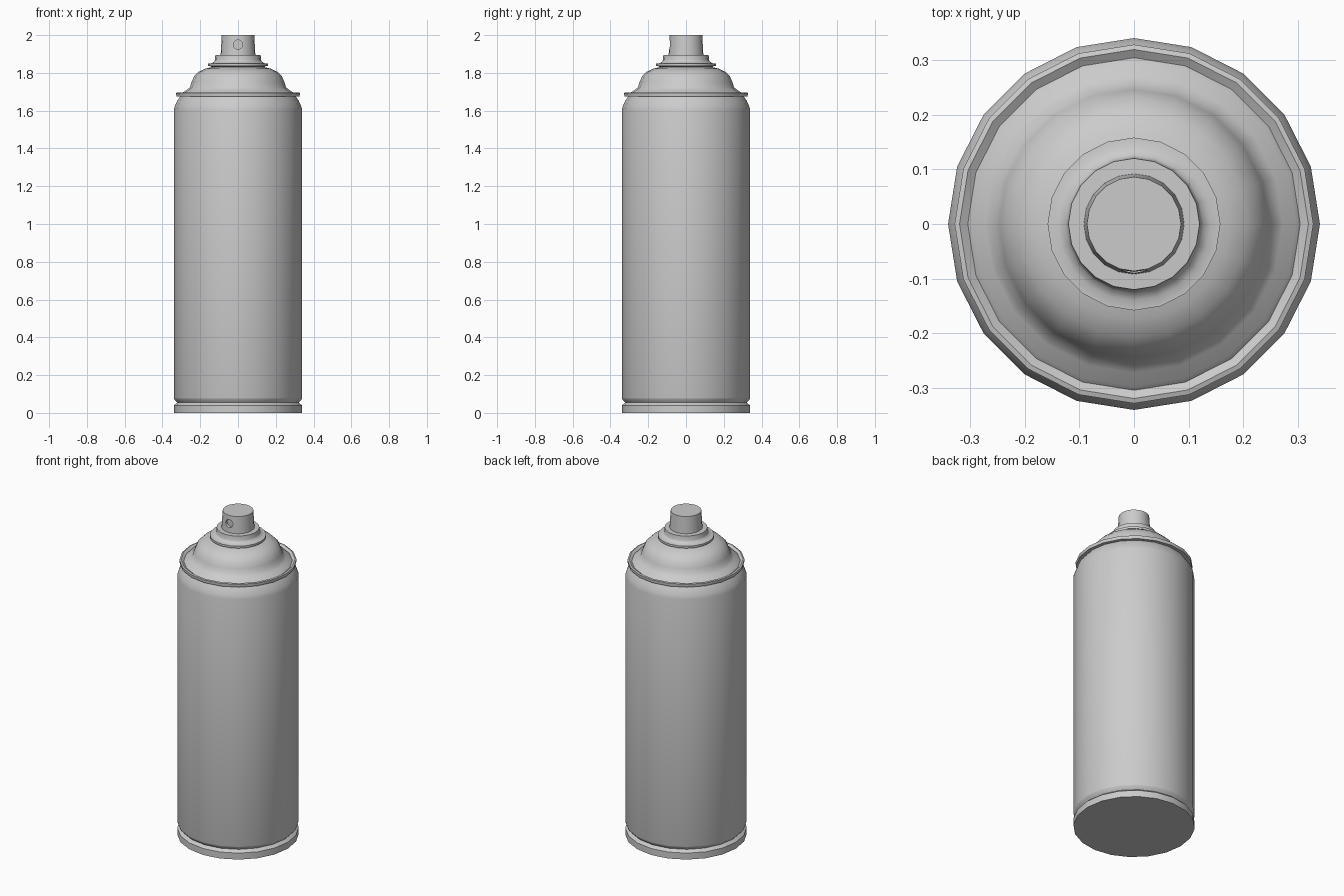
import bpy, bmesh, math

if "Cube" in bpy.data.objects:
    bpy.data.objects.remove(bpy.data.objects["Cube"])

SIDES = 20


def lathe(name, profile, cap_bottom=False, cap_top=False, angle=32):
    """Spin an (r, z) profile, listed bottom to top, around the z axis."""
    bm = bmesh.new()
    rings = []
    for r, z in profile:
        rings.append([bm.verts.new((r * math.cos(2 * math.pi * i / SIDES),
                                    r * math.sin(2 * math.pi * i / SIDES), z))
                      for i in range(SIDES)])
    for a, b in zip(rings, rings[1:]):
        for i in range(SIDES):
            j = (i + 1) % SIDES
            bm.faces.new((a[i], a[j], b[j], b[i]))
    if cap_bottom:
        bm.faces.new(rings[0][::-1])
    if cap_top:
        bm.faces.new(rings[-1])
    mesh = bpy.data.meshes.new(name)
    bm.to_mesh(mesh)
    bm.free()
    obj = bpy.data.objects.new(name, mesh)
    bpy.context.collection.objects.link(obj)
    bpy.ops.object.select_all(action='DESELECT')
    obj.select_set(True)
    bpy.context.view_layer.objects.active = obj
    bpy.ops.object.shade_smooth_by_angle(angle=math.radians(angle))
    return obj


# Can body: base rim, groove, straight wall, rounded shoulder
lathe("can_body", [
    (0.34, 0.0), (0.34, 0.04), (0.333, 0.045), (0.322, 0.055), (0.338, 0.073),
    (0.34, 0.08), (0.34, 1.605), (0.334, 1.625), (0.322, 1.652), (0.306, 1.675),
], cap_bottom=True)

# Domed lid with rolled seam around its edge
lathe("dome_lid", [
    (0.306, 1.675), (0.326, 1.675), (0.328, 1.694), (0.319, 1.697), (0.304, 1.687),
    (0.296, 1.695), (0.272, 1.708), (0.254, 1.725), (0.246, 1.752), (0.232, 1.782),
    (0.208, 1.806), (0.175, 1.822), (0.140, 1.830),
])

# Valve cup: flange and collar
lathe("valve_cup", [
    (0.140, 1.830), (0.148, 1.836), (0.158, 1.837), (0.158, 1.850), (0.140, 1.851),
    (0.126, 1.860), (0.122, 1.868), (0.120, 1.895), (0.090, 1.896),
])

# Spray nozzle
nozzle = lathe("spray_nozzle", [(0.092, 1.893), (0.086, 2.0)],
               cap_bottom=True, cap_top=True)

# Shallow spray hole on the front of the nozzle
bpy.ops.mesh.primitive_cylinder_add(vertices=12, radius=0.025, depth=0.06,
                                    location=(0, -0.1, 1.95),
                                    rotation=(math.pi / 2, 0, 0))
cutter = bpy.context.object
cutter.name = "spray_hole_cutter"
cutter.hide_render = True
cutter.hide_set(True)
hole = nozzle.modifiers.new("spray_hole", 'BOOLEAN')
hole.operation = 'DIFFERENCE'
hole.solver = 'EXACT'
hole.object = cutter
nozzle.modifiers.move(len(nozzle.modifiers) - 1, 0)
